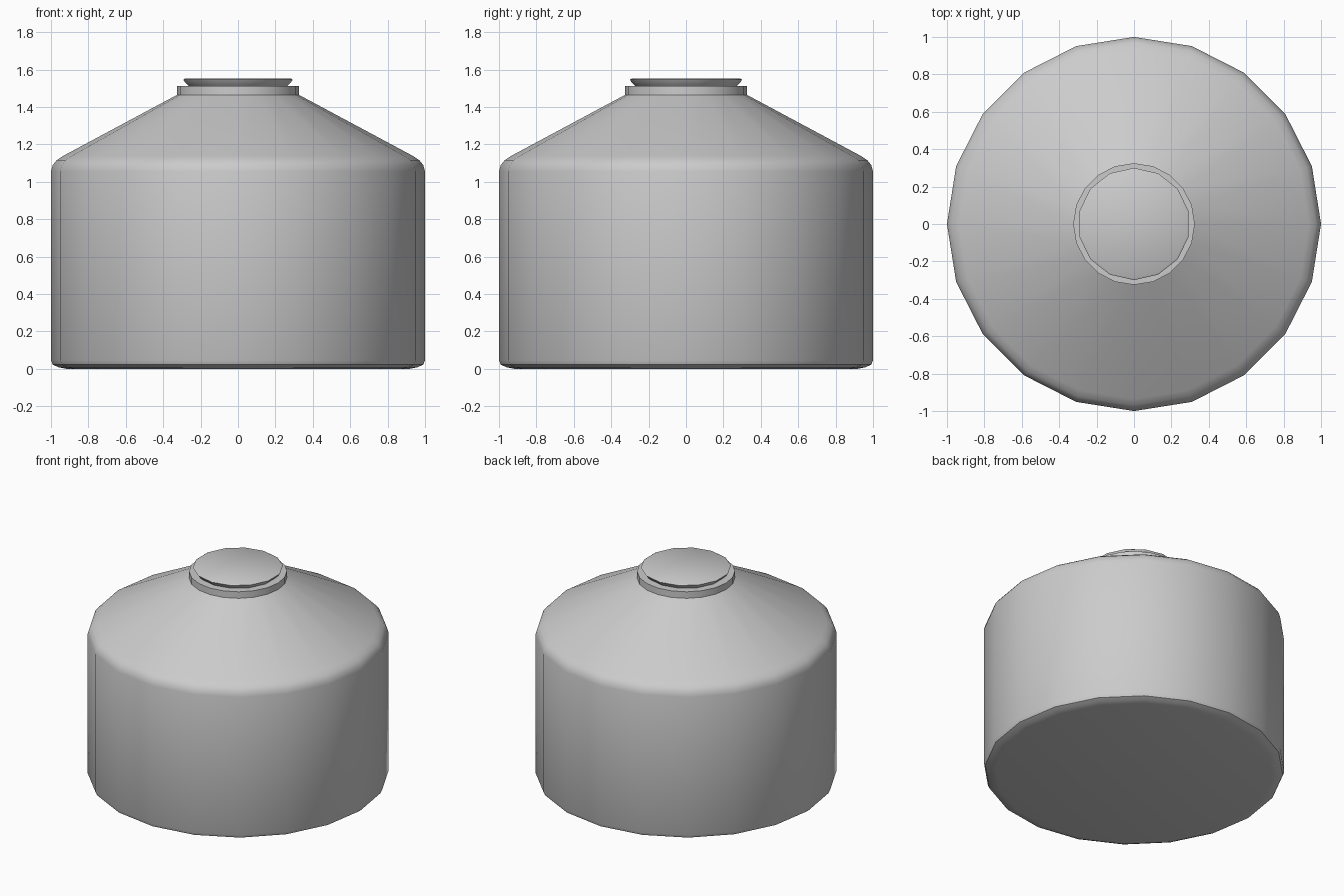
import bpy
import math

cube = bpy.data.objects.get("Cube")
if cube:
    bpy.data.objects.remove(cube)

grey = bpy.data.materials.new("light grey")
grey.use_nodes = True
GREY = (0.6, 0.6, 0.6, 1)
grey.diffuse_color = GREY
grey.node_tree.nodes["Principled BSDF"].inputs["Base Color"].default_value = GREY


def lathe(name, profile, sides):
    """Turn (radius, height) points around z, capped at both ends; a vertex sits on +y."""
    verts, faces = [], []
    for r, z in profile:
        for i in range(sides):
            a = math.pi / 2 + math.tau * i / sides
            verts.append((r * math.cos(a), r * math.sin(a), z))
    for k in range(len(profile) - 1):
        for i in range(sides):
            j = (i + 1) % sides
            low, high = k * sides, (k + 1) * sides
            faces.append((low + i, low + j, high + j, high + i))
    faces.append(tuple(reversed(range(sides))))
    faces.append(tuple(range(len(verts) - sides, len(verts))))
    mesh = bpy.data.meshes.new(name)
    mesh.from_pydata(verts, [], faces)
    mesh.materials.append(grey)
    obj = bpy.data.objects.new(name, mesh)
    bpy.context.collection.objects.link(obj)
    bpy.ops.object.select_all(action="DESELECT")
    obj.select_set(True)
    bpy.context.view_layer.objects.active = obj
    bpy.ops.object.shade_smooth_by_angle(angle=math.radians(35))
    return obj


# Tank: rounded foot, straight wall, rounded shoulder, conical roof and collar
lathe("tank_body", [
    (0.92, 0), (0.96, 0.008), (0.99, 0.022), (1, 0.045),
    (1, 1.055), (0.99, 1.09), (0.97, 1.115), (0.935, 1.138),
    (0.325, 1.465), (0.325, 1.513),
], 20)

# Lid: shallow disc that flares outward to a softened rim
lathe("lid", [
    (0.265, 1.505), (0.275, 1.516), (0.29, 1.53), (0.3, 1.546), (0.29, 1.552),
], 14)
